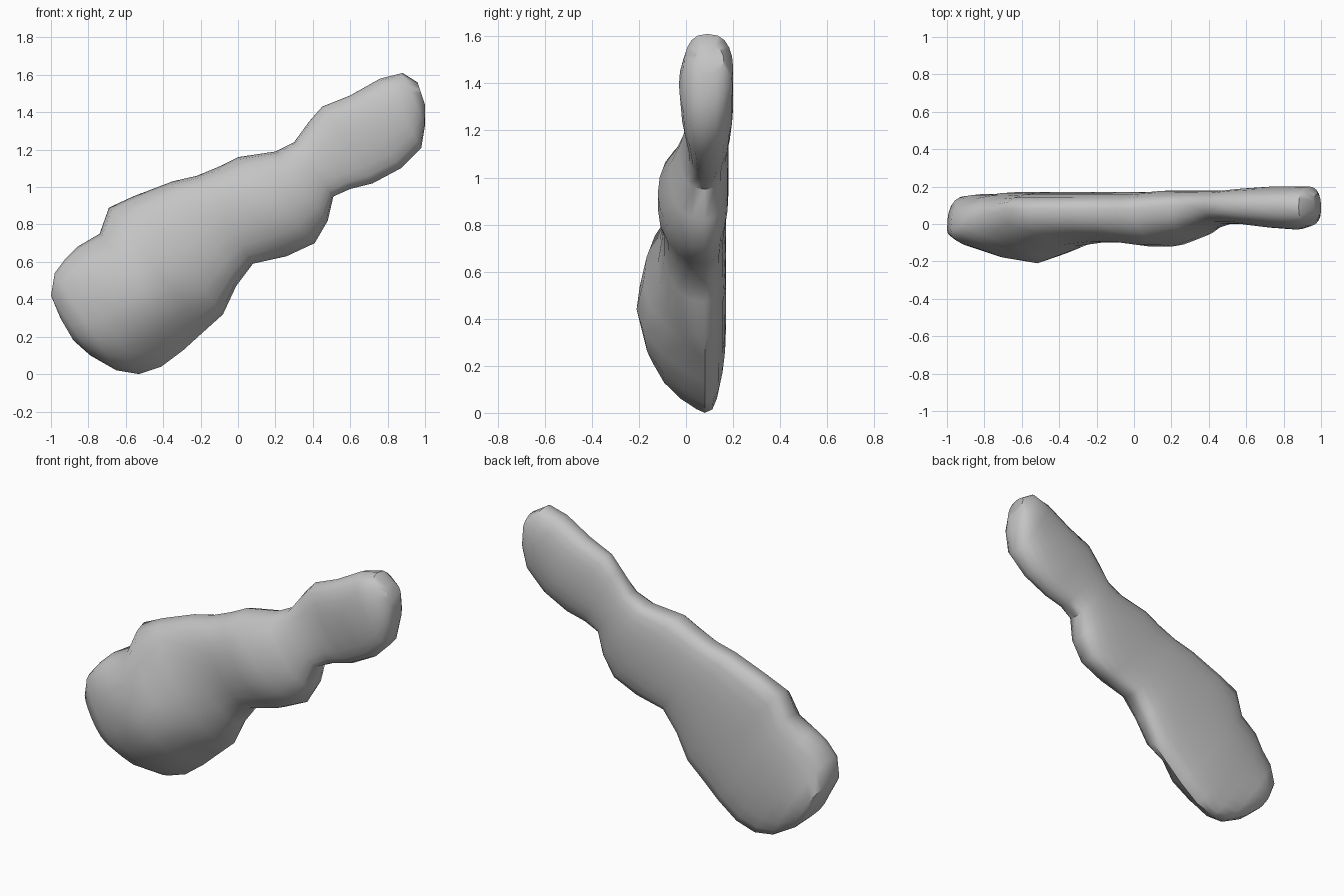
import bpy
import bmesh
import math
from mathutils import Vector

default_cube = bpy.data.objects.get("Cube")
if default_cube:
    bpy.data.objects.remove(default_cube, do_unlink=True)

SEGMENTS = 20
LOWER_RIM_Y = .08

# Cross-sections along the body, from the broad low end to the narrow high end:
# upper rim x, y, z, lower rim x, z, front depth y, back depth y
STATIONS = [
    (-.95, 0, .3, -.88, .18, -.03, .12),
    (-1, -.03, .42, -.79, .1, -.09, .15),
    (-.98, -.03, .54, -.65, .02, -.13, .16),
    (-.92, -.01, .62, -.53, 0, -.16, .16),
    (-.86, .03, .68, -.41, .04, -.19, .17),
    (-.74, .06, .75, -.29, .13, -.21, .17),
    (-.69, .08, .89, -.18, .23, -.18, .17),
    (-.56, .08, .95, -.08, .32, -.12, .17),
    (-.35, .08, 1.03, -.01, .47, -.1, .17),
    (-.22, .08, 1.06, .08, .59, -.1, .17),
    (-.1, .08, 1.11, .26, .63, -.12, .17),
    (0, .08, 1.16, .41, .7, -.12, .18),
    (.2, .1, 1.19, .48, .82, -.07, .18),
    (.3, .1, 1.24, .51, .95, -.03, .18),
    (.38, .1, 1.35, .6, .99, 0, .18),
    (.45, .1, 1.43, .72, 1.02, 0, .19),
    (.6, .1, 1.49, .87, 1.1, -.02, .2),
    (.76, .1, 1.58, .98, 1.21, -.03, .2),
    (.88, .09, 1.61, 1, 1.33, -.01, .2),
    (.96, .1, 1.56, 1, 1.44, .04, .16),
]


def make_material(name, colour):
    material = bpy.data.materials.new(name)
    material.use_nodes = True
    material.diffuse_color = colour
    shader = material.node_tree.nodes["Principled BSDF"]
    shader.inputs["Base Color"].default_value = colour
    return material


def section_points(upper_x, upper_y, upper_z, lower_x, lower_z, front, back):
    """Closed section; where the front bulges, its lower half slopes away."""
    upper = Vector((upper_x, upper_y, upper_z))
    lower = Vector((lower_x, LOWER_RIM_Y, lower_z))
    bulge = min(max((-.1 - front) * 12, 0), 1)
    points = []
    for index in range(SEGMENTS):
        angle = math.tau * index / SEGMENTS
        across, side = math.cos(angle), math.sin(angle)
        point = lower.lerp(upper, (1 + across) / 2)
        if side < 0:
            depth, power = back, .75
        else:
            depth, power = front, .78 + bulge * (1.3 if across < 0 else .2)
        point.y += (depth - point.y) * abs(side) ** power
        points.append(point)
    return points


# Lumpy body: skin the sections together and close both ends
bm = bmesh.new()
rings = [[bm.verts.new(p) for p in section_points(*s)] for s in STATIONS]
for ring, following in zip(rings, rings[1:]):
    for i in range(SEGMENTS):
        j = (i + 1) % SEGMENTS
        bm.faces.new((ring[i], ring[j], following[j], following[i]))
for ring in (rings[0], rings[-1]):
    bm.faces.new(ring)
bmesh.ops.recalc_face_normals(bm, faces=bm.faces)

mesh = bpy.data.meshes.new("lumpy_body")
bm.to_mesh(mesh)
bm.free()
mesh.materials.append(make_material("stone grey", (.55, .55, .55, 1)))

body = bpy.data.objects.new("lumpy_body", mesh)
bpy.context.collection.objects.link(body)
bpy.ops.object.select_all(action="DESELECT")
body.select_set(True)
bpy.context.view_layer.objects.active = body
bpy.ops.object.shade_smooth_by_angle(angle=math.radians(45))
